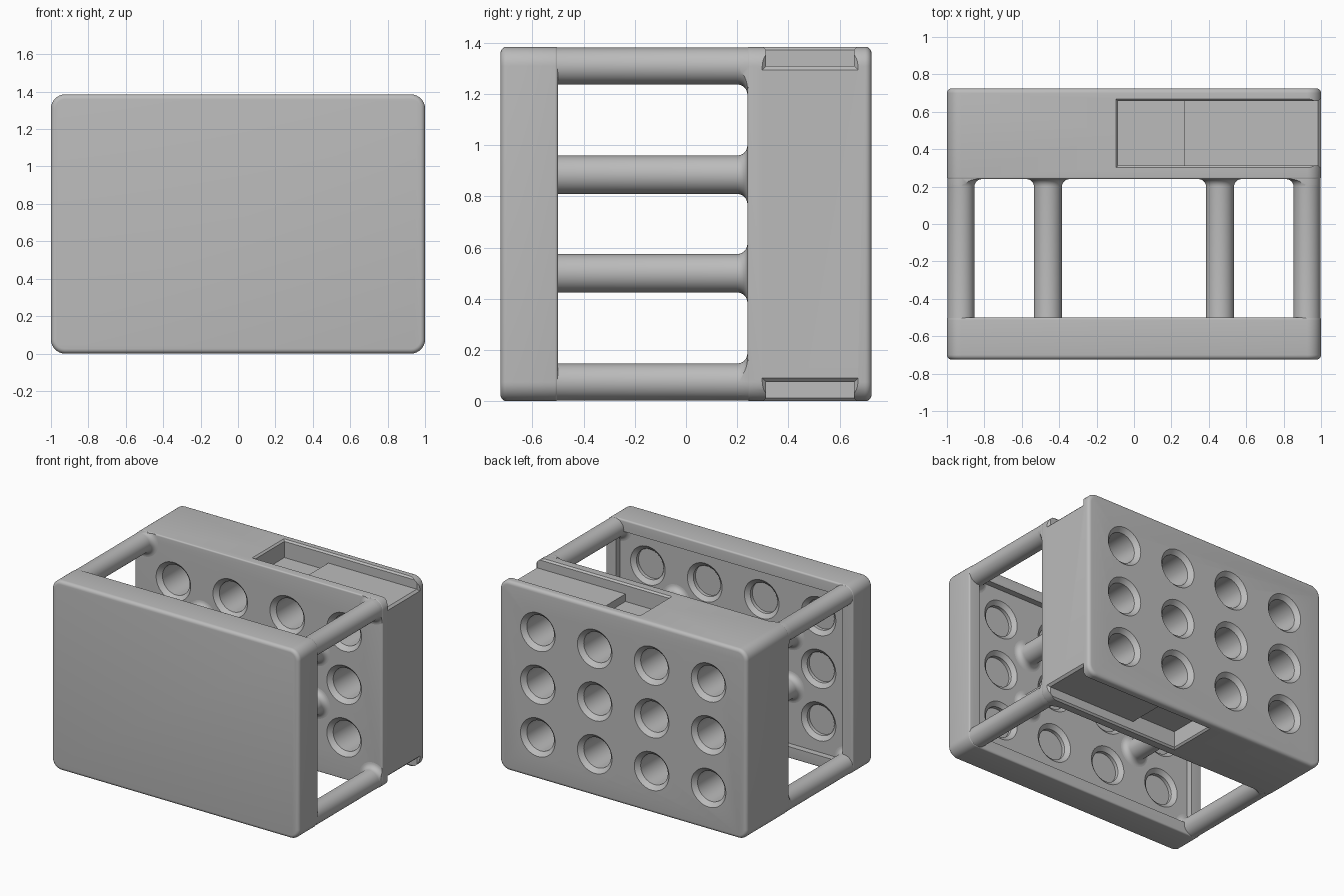
import bpy, bmesh, math

cube = bpy.data.objects.get("Cube")
if cube:
    bpy.data.objects.remove(cube, do_unlink=True)

HEIGHT = 1.385
MID = HEIGHT / 2
CORNER = 0.075
FRONT, BACK = -0.725, 0.725
PLATE_BACK, RECESS, BLOCK_FRONT = -0.5, -0.545, 0.24

grey = bpy.data.materials.new("plain grey")
grey.use_nodes = True
grey.diffuse_color = (0.5, 0.5, 0.5, 1)
grey.node_tree.nodes["Principled BSDF"].inputs["Base Color"].default_value = (0.5, 0.5, 0.5, 1)


def make(name, bm):
    bmesh.ops.recalc_face_normals(bm, faces=bm.faces)
    mesh = bpy.data.meshes.new(name)
    bm.to_mesh(mesh)
    bm.free()
    mesh.materials.append(grey)
    obj = bpy.data.objects.new(name, mesh)
    bpy.context.collection.objects.link(obj)
    return obj


def loft(bm, rings):
    """Skin a stack of point loops and cap both ends."""
    loops = [[bm.verts.new(p) for p in ring] for ring in rings]
    n = len(loops[0])
    for a, b in zip(loops, loops[1:]):
        for i in range(n):
            j = (i + 1) % n
            bm.faces.new((a[i], a[j], b[j], b[i]))
    bm.faces.new(loops[0])
    bm.faces.new(loops[-1])


def rounded_rect(y, inset, radius=CORNER, steps=8):
    half_x, half_z = 1 - inset, MID - inset
    r = max(radius - inset, 0.02)
    points = []
    for quarter, (sx, sz) in enumerate(((1, 1), (-1, 1), (-1, -1), (1, -1))):
        for k in range(steps + 1):
            a = math.pi / 2 * (quarter + k / steps)
            points.append((sx * (half_x - r) + r * math.cos(a), y,
                           MID + sz * (half_z - r) + r * math.sin(a)))
    return points


def circle(x, z, y, r, sides=40):
    return [(x + r * math.cos(math.tau * i / sides), y, z + r * math.sin(math.tau * i / sides))
            for i in range(sides)]


def fillet(y, direction, r, steps=5):
    """(y, inset) pairs of a rounded edge, starting at the end face."""
    turn = [math.pi / 2 * k / steps for k in range(steps + 1)]
    return [(y + direction * r * (1 - math.cos(a)), r * (1 - math.sin(a))) for a in turn]


def slab(name, y0, r0, y1, r1, inset=0):
    profile = fillet(y0, 1, r0) + fillet(y1, -1, r1)[::-1]
    bm = bmesh.new()
    loft(bm, [rounded_rect(y, i + inset) for y, i in profile])
    return make(name, bm)


def apply_boolean(obj, cutter, operation="DIFFERENCE"):
    mod = obj.modifiers.new("shape", "BOOLEAN")
    mod.object, mod.operation, mod.solver = cutter, operation, "EXACT"
    bpy.context.view_layer.objects.active = obj
    bpy.ops.object.modifier_apply(modifier=mod.name)
    bpy.data.objects.remove(cutter, do_unlink=True)


def hole_cutter(profile):
    """A four by three grid of stepped cylinders along y."""
    bm = bmesh.new()
    for x in (-0.69, -0.23, 0.23, 0.69):
        for row in (-1, 0, 1):
            loft(bm, [circle(x, MID + row * 0.385, y, r) for y, r in profile])
    return make("hole_cutter", bm)


def prism(profile_xz, y0, y1):
    bm = bmesh.new()
    loft(bm, [[(x, y, z) for x, z in profile_xz] for y in (y0, y1)])
    return make("slot_cutter", bm)


def hull(points):
    bm = bmesh.new()
    for p in points:
        bm.verts.new(p)
    bmesh.ops.convex_hull(bm, input=bm.verts)
    return make("chamfer_cutter", bm)


# Front plate: closed outside, recessed inside a rim, with shallow sockets
plate = slab("front_plate", FRONT, 0.025, PLATE_BACK, 0.012)
bm = bmesh.new()
loft(bm, [rounded_rect(y, 0.085, 0.11) for y in (RECESS, PLATE_BACK + 0.1)])
apply_boolean(plate, make("recess_cutter", bm))
apply_boolean(plate, hole_cutter(((RECESS - 0.05, 0.11), (RECESS - 0.025, 0.11),
                                  (RECESS, 0.14), (RECESS + 0.02, 0.164))))

# Rear block: through holes chamfered at both ends
block = slab("rear_block", BLOCK_FRONT, 0.01, BACK, 0.025)
apply_boolean(block, hole_cutter(((BLOCK_FRONT - 0.01, 0.15), (BLOCK_FRONT, 0.14),
                                  (BLOCK_FRONT + 0.03, 0.11), (BACK - 0.03, 0.11),
                                  (BACK, 0.14), (BACK + 0.01, 0.15))))

# Stepped slots in the top and bottom of the block, open at the right end
END, STEP, Y0, Y1 = -0.085, 0.27, 0.313, 0.657
for side in (1, -1):
    def level(depth):
        return MID + side * (MID - depth)

    apply_boolean(block, prism([(END, level(-0.05)), (END, level(0.13)), (STEP, level(0.13)),
                                (STEP, level(0.075)), (1.1, level(0.075)), (1.1, level(-0.05))],
                               Y0, Y1))
    # Chamfer round the slot's outer edge, then round its open end
    apply_boolean(block, hull([(x, y, level(d)) for d, g in ((0.012, 0), (-0.012, 0.024))
                               for x in (END - g, 1.1) for y in (Y0 - g, Y1 + g)]))
    apply_boolean(block, hull([(x, y, level(d)) for x, g in ((0.985, 0), (1.015, 0.03))
                               for y in (Y0 - g, Y1 + g) for d in (0.075 + g, -0.02)]))


# Round posts with flared ends
def post(bm, x, z, r):
    flare = 0.04
    turn = [math.pi / 2 * k / 6 for k in range(7)]
    curve = [(flare * (1 - math.cos(a)), flare * (1 - math.sin(a))) for a in turn]
    ends = [(flare * math.sin(a), flare * (1 - math.cos(math.pi / 2 - a))) for a in turn]
    curve = [(d, f) for d, f in zip([c[0] for c in curve], [c[1] for c in curve])]
    profile = [(RECESS - 0.01, r + flare)] + [(RECESS + d, r + f) for d, f in curve]
    profile += [(BLOCK_FRONT - d, r + f) for d, f in reversed(curve)]
    profile += [(BLOCK_FRONT + 0.01, r + flare)]
    loft(bm, [circle(x, z, y, rad) for y, rad in profile])


bm = bmesh.new()
for x in (-0.46, 0.46):
    for z in (MID - 0.1925, MID + 0.1925):
        post(bm, x, z, CORNER)
inner_posts = make("inner_posts", bm)

bm = bmesh.new()
for x in (CORNER - 1, 1 - CORNER):
    for z in (CORNER, HEIGHT - CORNER):
        post(bm, x, z, CORNER - 0.003)
corner_posts = make("corner_posts", bm)
# Trim the flares flush with the outer outline
apply_boolean(corner_posts, slab("outline", FRONT, 0.02, BACK, 0.02, 0.002), "INTERSECT")

# Smooth the curved surfaces and keep the crisp edges
bpy.ops.object.select_all(action="DESELECT")
for obj in (plate, block, inner_posts, corner_posts):
    obj.select_set(True)
bpy.context.view_layer.objects.active = plate
bpy.ops.object.shade_smooth_by_angle(angle=math.radians(32))
